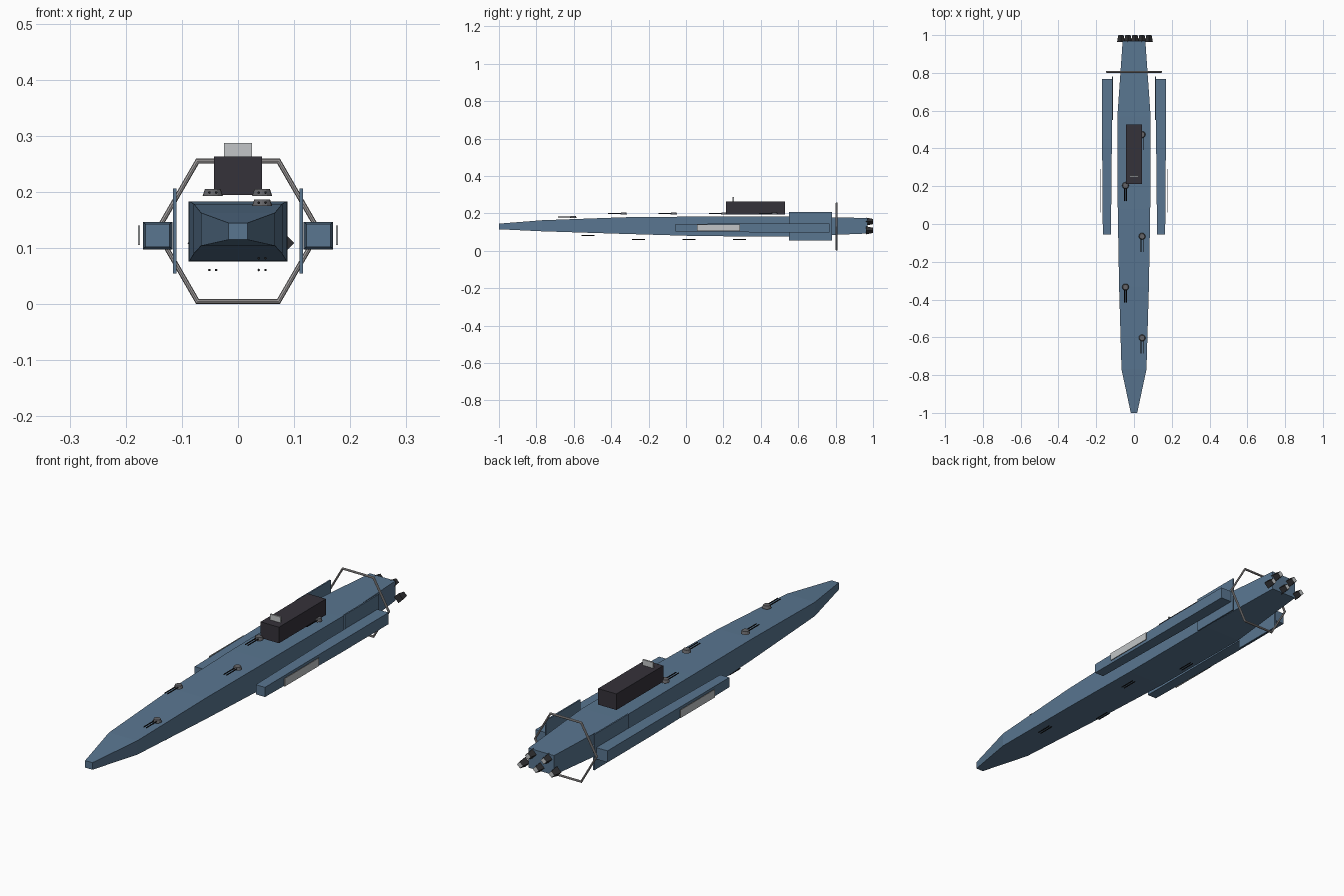
import bpy
import bmesh
import math
from mathutils import Matrix, Vector

cube = bpy.data.objects.get("Cube")
if cube:
    bpy.data.objects.remove(cube, do_unlink=True)


def material(name, r, g, b):
    m = bpy.data.materials.new(name)
    m.use_nodes = True
    m.diffuse_color = (r, g, b, 1)
    m.node_tree.nodes["Principled BSDF"].inputs["Base Color"].default_value = (r, g, b, 1)
    return m


BLUE = material("steel blue", 0.10, 0.18, 0.28)
DARK = material("dark charcoal", 0.036, 0.032, 0.042)
LIGHT = material("light grey", 0.54, 0.56, 0.57)
RING = material("warm grey", 0.40, 0.38, 0.38)
TURRET = material("turret grey", 0.13, 0.13, 0.14)
BLACK = material("gun black", 0.01, 0.01, 0.011)
ENGINE = material("engine dark", 0.03, 0.03, 0.033)


def finish(name, bm, *mats):
    bmesh.ops.recalc_face_normals(bm, faces=bm.faces)
    mesh = bpy.data.meshes.new(name)
    bm.to_mesh(mesh)
    bm.free()
    for m in mats:
        mesh.materials.append(m)
    ob = bpy.data.objects.new(name, mesh)
    bpy.context.collection.objects.link(ob)
    return ob


def loft(name, sections, mat):
    """Skin rectangular sections given as (y, x0, x1, z0, z1)."""
    bm = bmesh.new()
    rings = [[bm.verts.new((x, y, z)) for x, z in ((x0, z0), (x1, z0), (x1, z1), (x0, z1))]
             for y, x0, x1, z0, z1 in sections]
    for a, b in zip(rings, rings[1:]):
        for i in range(4):
            j = (i + 1) % 4
            bm.faces.new((a[i], a[j], b[j], b[i]))
    bm.faces.new(rings[0])
    bm.faces.new(rings[-1])
    return finish(name, bm, mat)


def box(name, x0, x1, y0, y1, z0, z1, mat):
    return loft(name, [(y0, x0, x1, z0, z1), (y1, x0, x1, z0, z1)], mat)


def add_cone(bm, sides, r1, r2, depth, loc, rot=Matrix()):
    bmesh.ops.create_cone(bm, cap_ends=True, segments=sides, radius1=r1, radius2=r2,
                          depth=depth, matrix=Matrix.Translation(Vector(loc)) @ rot)


ALONG_Y = Matrix.Rotation(-math.pi / 2, 4, 'X')

# Hull: (y, half width, bottom, top)
profile = [(-1, 0.017, 0.115, 0.145), (-0.77, 0.066, 0.104, 0.163),
           (-0.33, 0.079, 0.09, 0.179), (0.08, 0.086, 0.078, 0.183),
           (0.57, 0.088, 0.076, 0.183), (0.97, 0.06, 0.092, 0.175)]
loft("hull", [(y, -w, w, b, t) for y, w, b, t in profile], BLUE)

# Side pods, fins and floating panels
for side, s in (("left", 1), ("right", -1)):
    loft(side + "_pod", [(-0.055, s * 0.122, s * 0.165, 0.102, 0.143),
                         (0.45, s * 0.117, s * 0.169, 0.098, 0.147),
                         (0.768, s * 0.117, s * 0.169, 0.098, 0.147)], BLUE)
    box(side + "_fin", s * 0.110, s * 0.116, 0.55, 0.78, 0.055, 0.206, BLUE)
    box(side + "_panel", s * 0.175, s * 0.178, 0.06, 0.29, 0.106, 0.14, LIGHT)

# Dorsal block and its sensor plate
box("dorsal_block", -0.043, 0.043, 0.213, 0.528, 0.195, 0.263, DARK)
box("sensor_plate", -0.025, 0.025, 0.249, 0.256, 0.263, 0.287, LIGHT)

# Hexagonal ring
bpy.ops.mesh.primitive_torus_add(major_segments=6, minor_segments=8, major_radius=0.1445,
                                 minor_radius=0.005, location=(0, 0.805, 0.13),
                                 rotation=(math.pi / 2, 0, 0))
ring = bpy.context.object
ring.name = "hexagonal_ring"
ring.data.materials.append(RING)


def barrels(name, x, y, z):
    bm = bmesh.new()
    for dx in (-0.006, 0.006):
        add_cone(bm, 8, 0.0023, 0.0023, 0.07, (x + dx, y, z), ALONG_Y)
    finish(name, bm, BLACK)


# Upper turrets, alternating sides
for i in range(5):
    x = 0.043 if i % 2 == 0 else -0.045
    y = -0.603 + 0.269 * i
    z = 0.181 if i == 0 else 0.199
    bm = bmesh.new()
    add_cone(bm, 12, 0.018, 0.014, 0.012, (x, y, z))
    finish(f"upper_turret_{i + 1}", bm, TURRET)
    barrels(f"upper_guns_{i + 1}", x, y - 0.047, z)

# Lower guns
for i in range(4):
    x = 0.043 if i % 2 == 0 else -0.045
    barrels(f"lower_guns_{i + 1}", x, -0.525 + 0.27 * i, 0.082 if i == 0 else 0.061)

# Zigzag row of four-sided engines with pale ends
for i in range(5):
    bm = bmesh.new()
    z = 0.109 if i % 2 == 0 else 0.156
    add_cone(bm, 4, 0.021, 0.014, 0.037, (-0.069 + 0.037 * i, 0.9815, z), ALONG_Y)
    bm.normal_update()
    for f in bm.faces:
        f.material_index = int(f.normal.y > 0.9)
    finish(f"engine_{i + 1}", bm, ENGINE, LIGHT)
